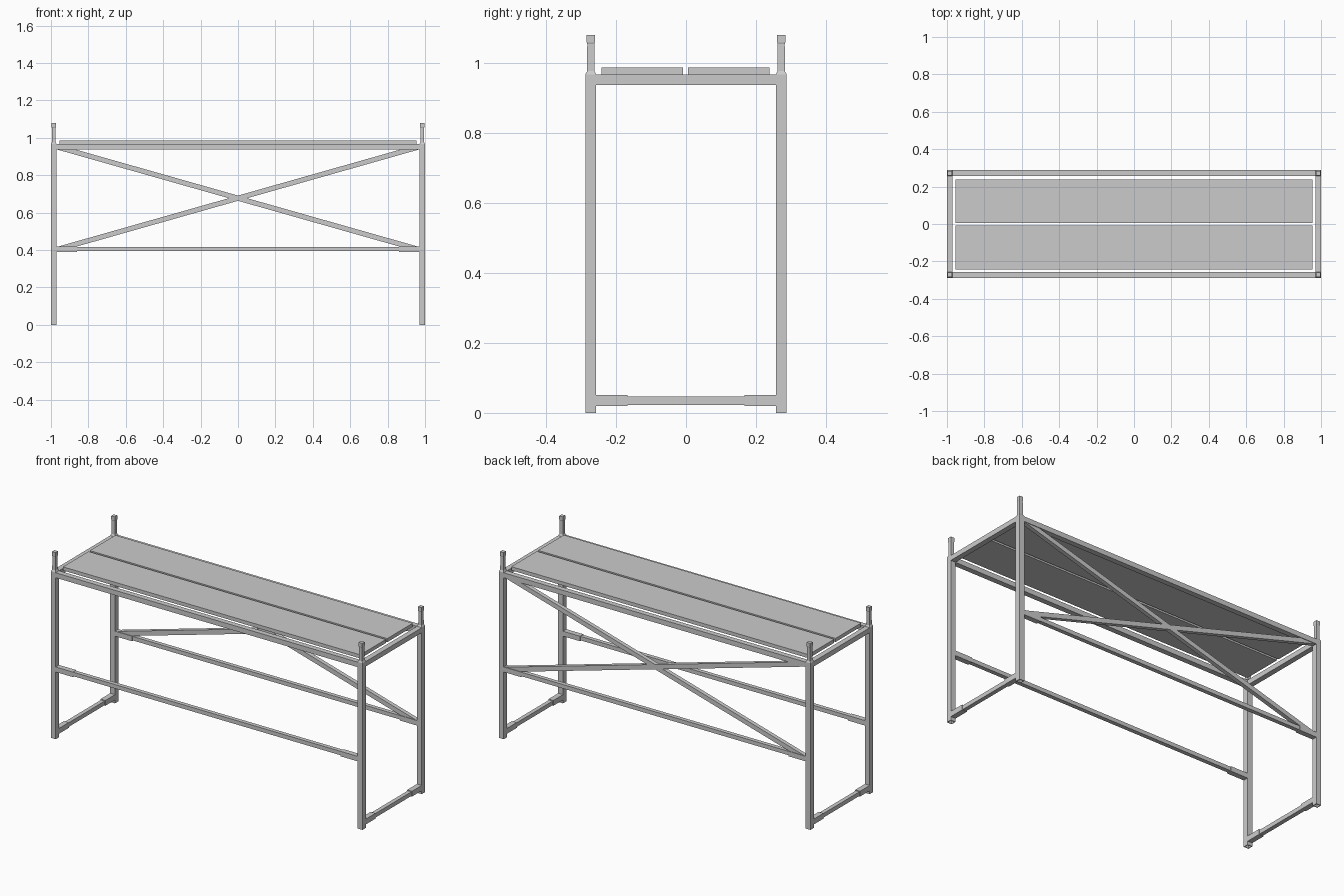
import bpy, bmesh
from mathutils import Vector

if "Cube" in bpy.data.objects:
    bpy.data.objects.remove(bpy.data.objects["Cube"])

PX, PY = 0.985, 0.272      # post centre lines
T = 0.031                  # frame tube thickness


def finish(name, bm):
    bmesh.ops.recalc_face_normals(bm, faces=bm.faces)
    me = bpy.data.meshes.new(name)
    bm.to_mesh(me)
    bm.free()
    ob = bpy.data.objects.new(name, me)
    bpy.context.collection.objects.link(ob)
    return ob


def box(name, x0, x1, y0, y1, z0, z1):
    bm = bmesh.new()
    bmesh.ops.create_cube(bm, size=1)
    lo = Vector((min(x0, x1), min(y0, y1), z0))
    hi = Vector((max(x0, x1), max(y0, y1), z1))
    for v in bm.verts:
        v.co = Vector([(lo[i] + hi[i]) / 2 + v.co[i] * (hi[i] - lo[i]) for i in range(3)])
    return finish(name, bm)


def square_loft(name, cx, cy, levels):
    """Stack of square rings given as (half width, z), capped at both ends."""
    bm = bmesh.new()
    rings = [[bm.verts.new((cx + sx * h, cy + sy * h, z))
              for sx, sy in ((-1, -1), (1, -1), (1, 1), (-1, 1))] for h, z in levels]
    for a, b in zip(rings, rings[1:]):
        for i in range(4):
            j = (i + 1) % 4
            bm.faces.new((a[i], a[j], b[j], b[i]))
    bm.faces.new(rings[0])
    bm.faces.new(rings[-1])
    return finish(name, bm)


def prism(name, pts, y0, y1):
    """XZ outline extruded along y."""
    bm = bmesh.new()
    f = bm.faces.new([bm.verts.new((x, y0, z)) for x, z in pts])
    ext = bmesh.ops.extrude_face_region(bm, geom=[f])
    bmesh.ops.translate(bm, vec=(0, y1 - y0, 0),
                        verts=[g for g in ext["geom"] if isinstance(g, bmesh.types.BMVert)])
    return finish(name, bm)


h = T / 2
# Posts: socket in the foot, chamfered shoulder, stacking pin on top
post = [(0.0115, 0.10), (0.0115, 0), (h, 0), (h, 0.967), (0.0105, 0.976),
        (0.0100, 1.054), (0.0115, 1.058), (0.0115, 1.08)]
for sx, xn in ((-1, "left"), (1, "right")):
    for sy, yn in ((-1, "front"), (1, "back")):
        square_loft(f"{yn}_{xn}_post", sx * PX, sy * PY, post)
        # Sleeves that hold the lower rails
        box(f"{yn}_{xn}_side_sleeve", sx * (PX - h), sx * 0.86,
            sy * PY - h, sy * PY + h, 0.390, 0.419)
        box(f"{yn}_{xn}_foot_sleeve", sx * PX - h, sx * PX + h,
            sy * (PY - h), sy * 0.167, 0.020, 0.051)
    # End rails: top and foot
    box(f"{xn}_top_rail", sx * PX - h, sx * PX + h, -PY + h, PY - h, 0.937, 0.966)
    box(f"{xn}_foot_rail", sx * PX - 0.012, sx * PX + 0.012, -0.167, 0.167, 0.023, 0.047)

# Long rails, front and back
for sy, yn in ((-1, "front"), (1, "back")):
    box(f"{yn}_top_rail", -PX + h, PX - h, sy * PY - h, sy * PY + h, 0.937, 0.966)
    box(f"{yn}_lower_rail", -0.86, 0.86, sy * PY - 0.012, sy * PY + 0.012, 0.394, 0.417)

# Diagonal braces on the back, cut flush with the rails
for s, n in ((1, "rising"), (-1, "falling")):
    prism(f"{n}_brace", [(-0.968 * s, 0.417), (-0.870 * s, 0.417),
                         (0.968 * s, 0.938), (0.870 * s, 0.938)], PY - 0.012, PY + 0.012)

# Deck boards
box("front_board", -0.955, 0.955, -0.242, -0.008, 0.966, 0.987)
box("back_board", -0.955, 0.955, 0.005, 0.239, 0.966, 0.987)
